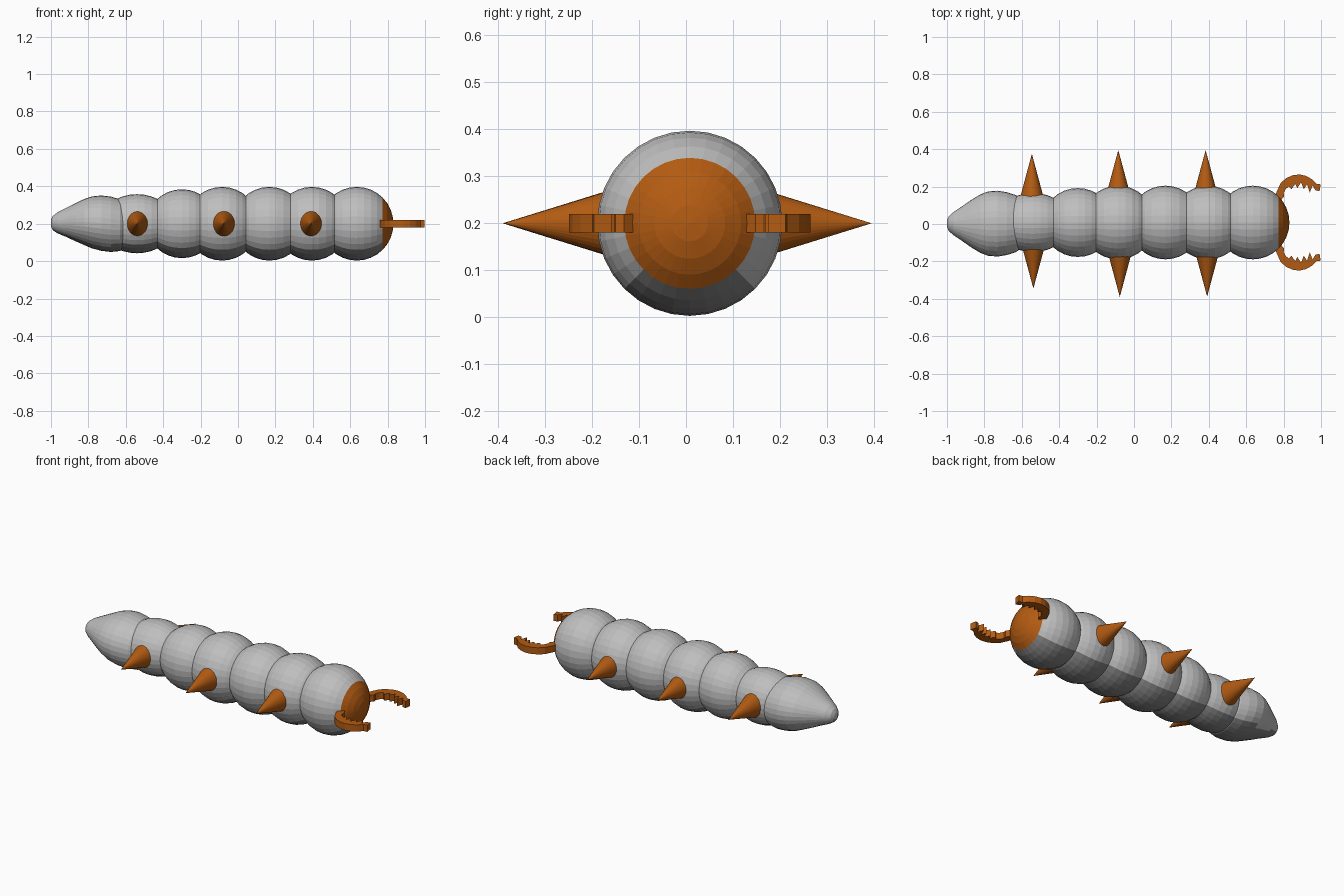
import bpy, bmesh, math
from mathutils import Matrix, Vector

if "Cube" in bpy.data.objects:
    bpy.data.objects.remove(bpy.data.objects["Cube"])

CY, CZ = 0.008, 0.2      # body axis


def material(name, rgb):
    m = bpy.data.materials.new(name)
    m.diffuse_color = (*rgb, 1)
    m.use_nodes = True
    m.node_tree.nodes["Principled BSDF"].inputs["Base Color"].default_value = m.diffuse_color
    return m


GREY = material("light_grey", (0.52, 0.52, 0.52))
DARK = material("belly_grey", (0.22, 0.22, 0.22))
ORANGE = material("burnt_orange", (0.45, 0.105, 0.006))


def finish(name, bm, mats):
    bmesh.ops.recalc_face_normals(bm, faces=bm.faces)
    me = bpy.data.meshes.new(name)
    bm.to_mesh(me)
    bm.free()
    for m in mats:
        me.materials.append(m)
    ob = bpy.data.objects.new(name, me)
    bpy.context.collection.objects.link(ob)
    return ob


def paint_belly(bm):
    # the lowest quarter around the body axis is darker
    for f in bm.faces:
        c = f.calc_center_median()
        if c.z - CZ < -abs(c.y - CY):
            f.material_index = 1


# Body segments: x, length radius, round radius
segments = [(0.635, 0.196, 0.197), (0.395, 0.196, 0.197), (0.168, 0.196, 0.197),
            (-0.085, 0.196, 0.197), (-0.30, 0.19, 0.184), (-0.54, 0.20, 0.158)]
for i, (x, rx, r) in enumerate(segments):
    bm = bmesh.new()
    bmesh.ops.create_uvsphere(bm, u_segments=32, v_segments=16, radius=1)
    turn = Matrix.Rotation(math.pi / 2, 4, 'Y')
    place = Matrix.Translation((x, CY, CZ)) @ Matrix.Diagonal((rx, r, r, 1))
    bmesh.ops.transform(bm, matrix=place @ turn, verts=bm.verts)
    paint_belly(bm)
    if i == 0:           # orange face on the front segment
        for f in bm.faces:
            if f.calc_center_median().x > x + 0.7 * rx:
                f.material_index = 2
    finish(f"body_segment_{i + 1}", bm, [GREY, DARK, ORANGE])

# Pointed tail: x, half width, half height, centre z
tail = [(-1.0, 0.018, 0.018, 0.203), (-0.99, 0.04, 0.038, 0.203), (-0.965, 0.062, 0.056, 0.205),
        (-0.92, 0.092, 0.077, 0.207), (-0.87, 0.127, 0.101, 0.208), (-0.82, 0.157, 0.124, 0.209),
        (-0.78, 0.172, 0.139, 0.207), (-0.73, 0.176, 0.148, 0.203), (-0.68, 0.168, 0.148, 0.197),
        (-0.63, 0.152, 0.138, 0.192), (-0.59, 0.12, 0.11, 0.195), (-0.56, 0.06, 0.06, 0.2)]
bm = bmesh.new()
N = 32
rings = []
for x, w, h, z in tail:
    rings.append([bm.verts.new((x, CY - 0.006 + w * math.cos(2 * math.pi * k / N),
                                z + h * math.sin(2 * math.pi * k / N))) for k in range(N)])
for a, b in zip(rings, rings[1:]):
    for k in range(N):
        bm.faces.new((a[k], a[(k + 1) % N], b[(k + 1) % N], b[k]))
bm.faces.new(rings[0])
bm.faces.new(rings[-1])
paint_belly(bm)
finish("tail", bm, [GREY, DARK])

# Side spikes: x, back tip y, front tip y
for i, (x, back, front) in enumerate([(-0.542, 0.375, -0.345), (-0.08, 0.395, -0.39),
                                      (0.387, 0.395, -0.388)]):
    for side, tip in (("back", back), ("front", front)):
        s = 1 if tip > 0 else -1
        base = s * 0.09 + CY
        depth = abs(tip - base)
        bm = bmesh.new()
        bmesh.ops.create_cone(bm, cap_ends=True, segments=32, radius1=depth * 0.31,
                              radius2=0, depth=depth)
        place = (Matrix.Translation((x - s * 0.004, (tip + base) / 2, CZ))
                 @ Matrix.Diagonal((0.87, 1, 1, 1))
                 @ Matrix.Rotation(-s * math.pi / 2, 4, 'X'))
        bmesh.ops.transform(bm, matrix=place, verts=bm.verts)
        finish(f"{side}_spike_{i + 1}", bm, [ORANGE])

# Toothed jaws: flat outline extruded in z, mirrored across the body axis
outline = [(0.75, 0.125), (0.765, 0.17), (0.785, 0.212), (0.815, 0.238), (0.85, 0.253),
           (0.885, 0.257), (0.92, 0.249), (0.95, 0.232), (0.975, 0.207), (0.998, 0.204),
           (0.992, 0.167), (0.97, 0.172), (0.955, 0.198), (0.94, 0.16), (0.925, 0.204),
           (0.908, 0.178), (0.893, 0.214), (0.873, 0.184), (0.862, 0.206), (0.842, 0.178),
           (0.828, 0.192), (0.812, 0.18), (0.80, 0.158), (0.803, 0.14), (0.785, 0.118)]
for name, s in (("back_jaw", 1), ("front_jaw", -1)):
    bm = bmesh.new()
    face = bm.faces.new([bm.verts.new((x, CY + s * y, 0.18)) for x, y in outline])
    new = bmesh.ops.extrude_face_region(bm, geom=[face])["geom"]
    bmesh.ops.translate(bm, vec=Vector((0, 0, 0.04)),
                        verts=[v for v in new if isinstance(v, bmesh.types.BMVert)])
    finish(name, bm, [ORANGE])
